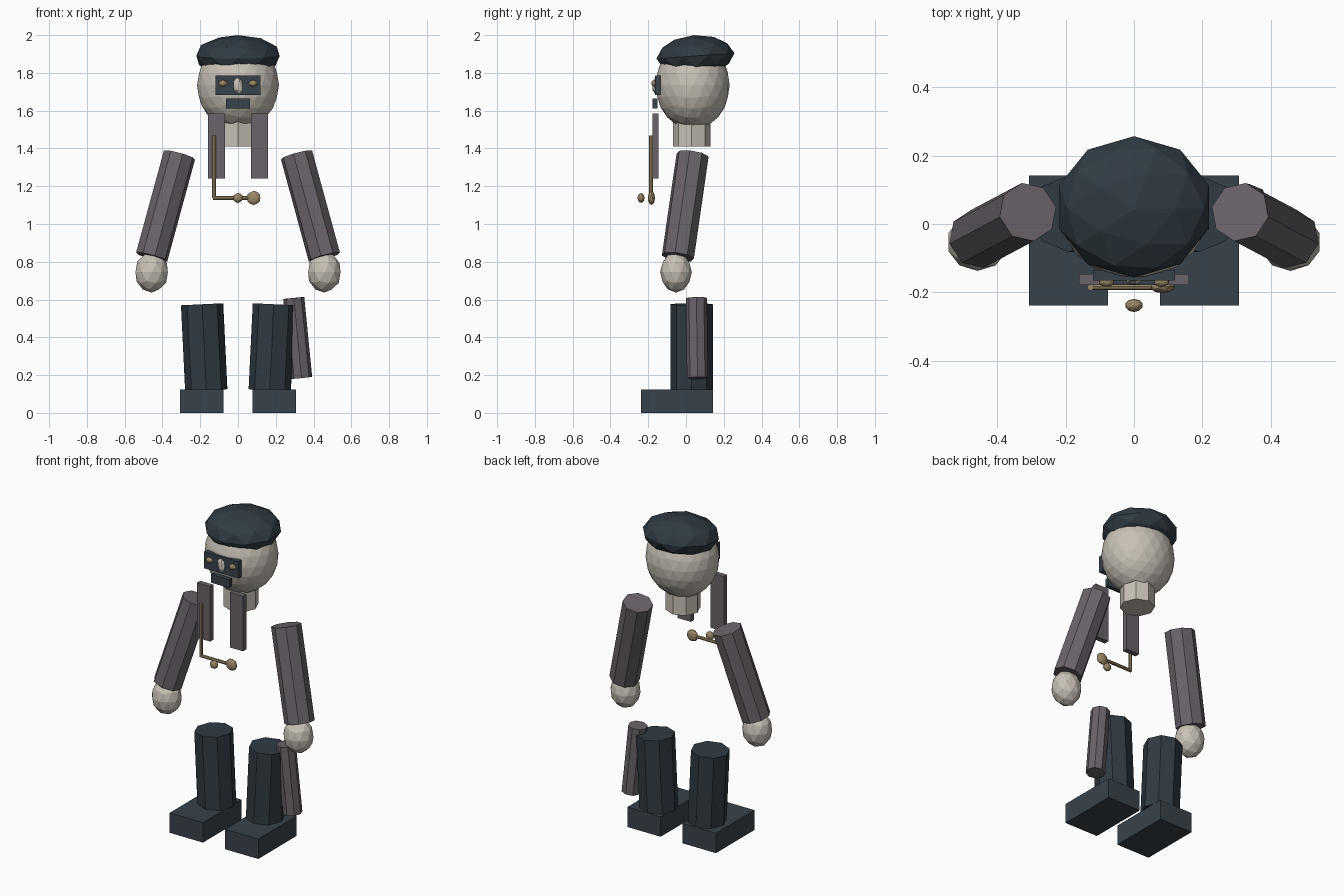
import bpy
from math import radians
from mathutils import Vector

cube = bpy.data.objects.get("Cube")
if cube:
    bpy.data.objects.remove(cube, do_unlink=True)


def material(name, hex_code):
    srgb = [int(hex_code[i:i + 2], 16) / 255 for i in (0, 2, 4)]
    lin = [c / 12.92 if c < 0.04045 else ((c + 0.055) / 1.055) ** 2.4 for c in srgb]
    m = bpy.data.materials.new(name)
    m.use_nodes = True
    m.diffuse_color = (*lin, 1)
    m.node_tree.nodes["Principled BSDF"].inputs["Base Color"].default_value = (*lin, 1)
    return m


SKIN = material("pale skin", "c8c1b6")
COAT = material("mauve grey coat", "6a636a")
DARK = material("dark slate cloth", "303b43")
SLATE = material("slate leather", "38424b")
BRASS = material("dull brass", "9c8a68")


def finish(name, mat):
    ob = bpy.context.object
    ob.name = name
    ob.data.materials.append(mat)
    return ob


def ball(name, mat, centre, radii, detail=2, tilt=0):
    bpy.ops.mesh.primitive_ico_sphere_add(subdivisions=detail, radius=1, location=centre)
    ob = finish(name, mat)
    ob.scale = radii
    ob.rotation_euler.x = radians(tilt)
    return ob


def box(name, mat, centre, size):
    bpy.ops.mesh.primitive_cube_add(size=1, location=centre)
    ob = finish(name, mat)
    ob.scale = size
    return ob


def rod(name, mat, start, end, radius):
    a, b = Vector(start), Vector(end)
    bpy.ops.mesh.primitive_cylinder_add(vertices=8, radius=radius, depth=(b - a).length,
                                        location=(a + b) / 2)
    ob = finish(name, mat)
    ob.rotation_mode = "QUATERNION"
    ob.rotation_quaternion = Vector((0, 0, 1)).rotation_difference(b - a)
    return ob


# Head, cap and neck
ball("head", SKIN, (0, 0.035, 1.735), (0.217, 0.196, 0.235), 3)
ball("cap", DARK, (0, 0.05, 1.89), (0.23, 0.207, 0.11), 2, 4)
rod("neck", SKIN, (0, 0.03, 1.41), (0, 0.03, 1.57), 0.1)

# Face
box("eye_mask", SLATE, (0, -0.15, 1.734), (0.24, 0.03, 0.104))
box("mouth", SLATE, (0, -0.165, 1.638), (0.128, 0.026, 0.052))
ball("nose", SKIN, (0, -0.16, 1.732), (0.03, 0.02, 0.05), 1)

# Parts on both sides
for side, s in (("left", 1), ("right", -1)):
    ball(side + "_eye", BRASS, (s * 0.08, -0.168, 1.745), (0.023, 0.016, 0.017))
    box(side + "_lapel", COAT, (s * 0.114, -0.162, 1.413), (0.092, 0.032, 0.345))
    rod(side + "_arm", COAT, (s * 0.31, 0.035, 1.365), (s * 0.457, -0.043, 0.825), 0.087)
    ball(side + "_hand", SKIN, (s * 0.457, -0.053, 0.745), (0.09, 0.084, 0.108))
    rod(side + "_leg", DARK, (s * 0.168, 0.03, 0.12), (s * 0.19, 0.03, 0.575), 0.112)
    box(side + "_shoe", SLATE, (s * 0.192, -0.048, 0.0625), (0.231, 0.38, 0.125))

# Watch chain and button
rod("chain_drop", BRASS, (-0.127, -0.185, 1.468), (-0.127, -0.185, 1.138), 0.01)
rod("chain_bar", BRASS, (-0.132, -0.183, 1.138), (0.085, -0.183, 1.138), 0.01)
ball("chain_fob", BRASS, (0.083, -0.183, 1.138), (0.037, 0.019, 0.037))
ball("button", BRASS, (0, -0.238, 1.138), (0.026, 0.019, 0.026))

# Coat tail beside the left leg
rod("coat_tail", COAT, (0.337, 0.061, 0.185), (0.295, 0.055, 0.608), 0.056)
